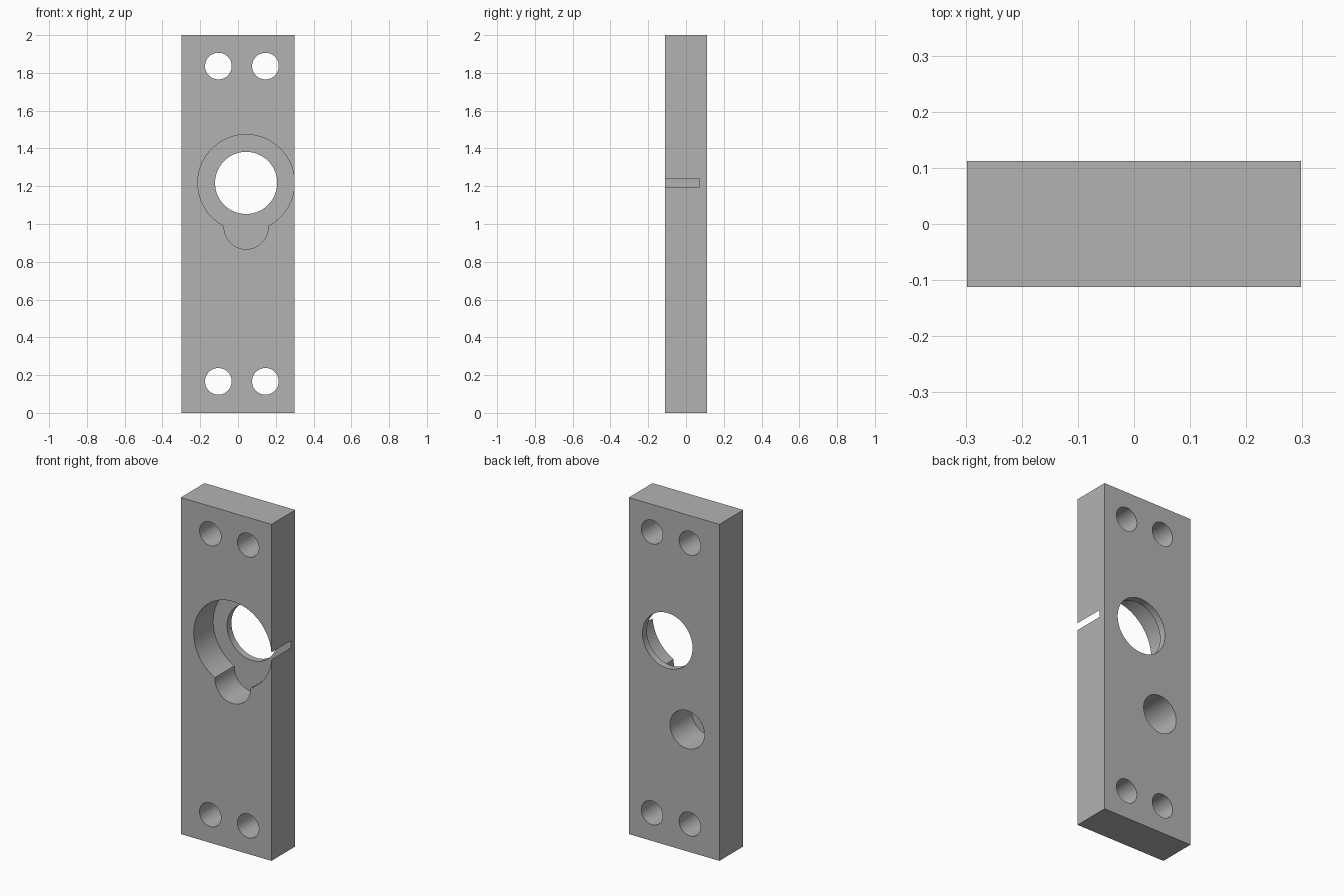
import bpy, bmesh, math

cube = bpy.data.objects.get("Cube")
if cube:
    bpy.data.objects.remove(cube, do_unlink=True)

HALF_X, HALF_Y, HEIGHT = 0.298, 0.112, 2.0
POCKET_FLOOR = 0.071
OVER = 0.05  # cutter overshoot beyond the plate faces

grey = bpy.data.materials.new("machined_grey")
grey.use_nodes = True
colour = (0.45, 0.45, 0.45, 1.0)
grey.diffuse_color = colour
grey.node_tree.nodes["Principled BSDF"].inputs["Base Color"].default_value = colour


def arc(cx, cz, r, start, end, steps):
    """Points along an arc in the x-z plane."""
    return [(cx + r * math.cos(start + (end - start) * i / steps),
             cz + r * math.sin(start + (end - start) * i / steps))
            for i in range(steps + 1)]


def prism(name, outline, y0, y1):
    """Extrude an x-z outline from y0 to y1."""
    bm = bmesh.new()
    face = bm.faces.new([bm.verts.new((x, y0, z)) for x, z in outline])
    ext = bmesh.ops.extrude_face_region(bm, geom=[face])
    moved = [g for g in ext["geom"] if isinstance(g, bmesh.types.BMVert)]
    bmesh.ops.translate(bm, verts=moved, vec=(0, y1 - y0, 0))
    bmesh.ops.recalc_face_normals(bm, faces=bm.faces)
    mesh = bpy.data.meshes.new(name)
    bm.to_mesh(mesh)
    bm.free()
    mesh.materials.append(grey)
    obj = bpy.data.objects.new(name, mesh)
    bpy.context.collection.objects.link(obj)
    return obj


def cut(target, outline, y0, y1):
    """Subtract an extruded outline from the target."""
    cutter = prism("cutter", outline, y0, y1)
    cutter.hide_render = True
    mod = target.modifiers.new("cut", "BOOLEAN")
    mod.operation = "DIFFERENCE"
    mod.solver = "EXACT"
    mod.object = cutter
    bpy.context.view_layer.objects.active = target
    bpy.ops.object.modifier_apply(modifier=mod.name)
    bpy.data.objects.remove(cutter, do_unlink=True)


def circle(cx, cz, r, steps=80):
    return arc(cx, cz, r, 0, 2 * math.pi, steps)[:-1]


# Rectangular plate
plate = prism("mounting_plate",
              [(-HALF_X, 0), (HALF_X, 0), (HALF_X, HEIGHT), (-HALF_X, HEIGHT)],
              -HALF_Y, HALF_Y)

# Keyhole pocket in the front; the large bore just breaks through the side
bore_x, bore_z, bore_r = 0.043, 1.2175, 0.2559
lobe_z, lobe_r = 0.984, 0.117
d = bore_z - lobe_z
a = math.acos((bore_r**2 + d**2 - lobe_r**2) / (2 * bore_r * d))
b = math.acos((lobe_r**2 + d**2 - bore_r**2) / (2 * lobe_r * d))
down, up = -math.pi / 2, math.pi / 2
keyhole = arc(bore_x, bore_z, bore_r, down + a, down + 2 * math.pi - a, 160)
keyhole += arc(bore_x, lobe_z, lobe_r, up + b, up + 2 * math.pi - b, 48)[1:-1]
cut(plate, keyhole, -HALF_Y - OVER, POCKET_FLOOR)

# Through hole in the pocket floor
cut(plate, circle(bore_x, bore_z, 0.1645), 0, HALF_Y + OVER)

# Blind hole in the back
cut(plate, circle(-0.086, 0.724, 0.113), HALF_Y - 0.205, HALF_Y + OVER)

# Four bolt holes
for x in (-0.104, 0.145):
    for z in (0.167, 1.836):
        cut(plate, circle(x, z, 0.0705, 64), -HALF_Y - OVER, HALF_Y + OVER)

# Smooth bores, sharp rims
bpy.ops.object.select_all(action="DESELECT")
plate.select_set(True)
bpy.context.view_layer.objects.active = plate
bpy.ops.object.shade_smooth_by_angle(angle=math.radians(30))
